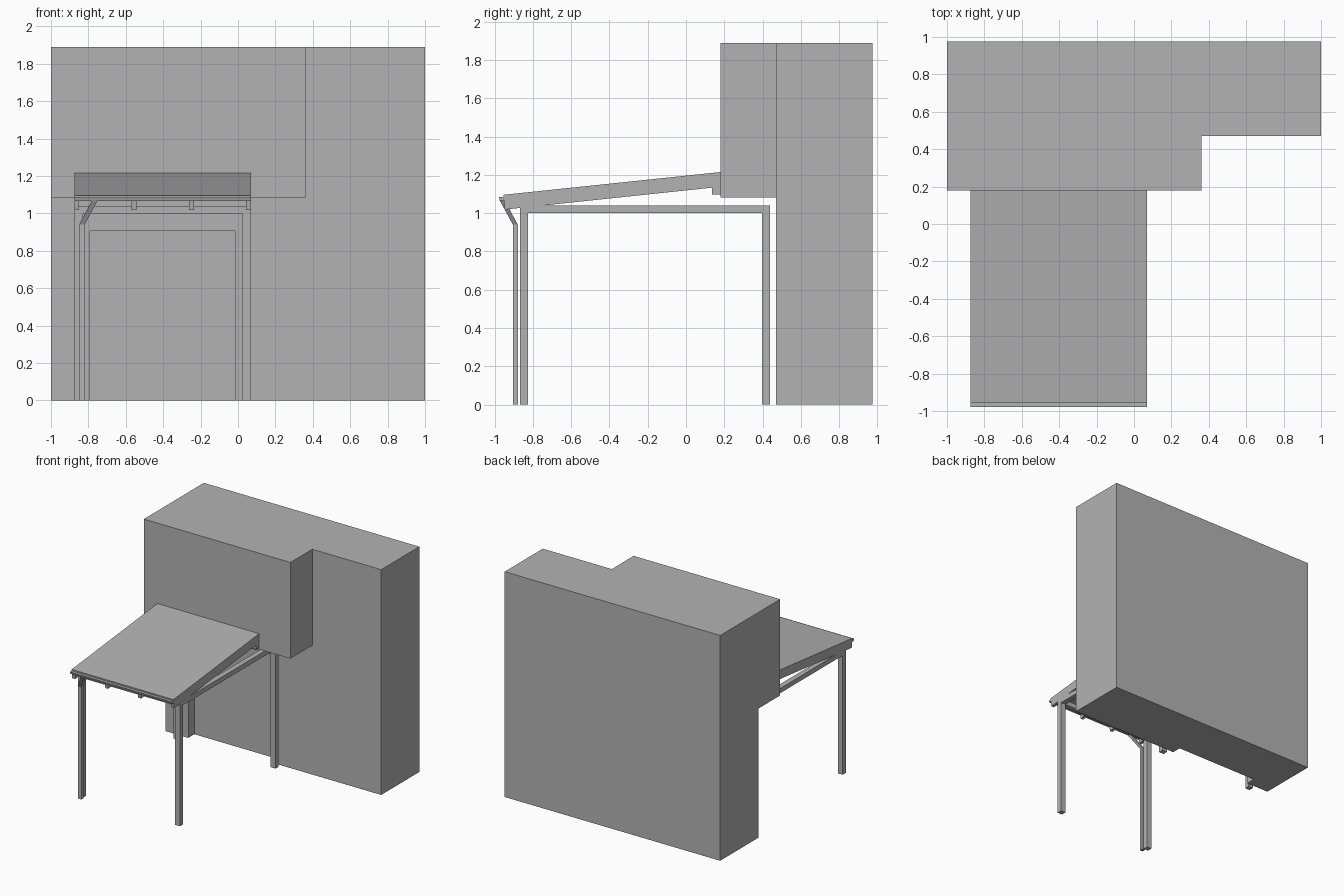
import bpy

if "Cube" in bpy.data.objects:
    bpy.data.objects.remove(bpy.data.objects["Cube"], do_unlink=True)

grey = bpy.data.materials.new("plain grey")
COLOUR = (0.45, 0.45, 0.45, 1)
grey.use_nodes = True
grey.diffuse_color = COLOUR
grey.node_tree.nodes["Principled BSDF"].inputs["Base Color"].default_value = COLOUR


def loft(name, rings):
    """Closed solid through a list of matching rings of points."""
    n = len(rings[0])
    verts = [p for ring in rings for p in ring]
    faces = [list(range(n))[::-1], [len(verts) - n + i for i in range(n)]]
    for r in range(len(rings) - 1):
        for i in range(n):
            j = (i + 1) % n
            faces.append([r * n + i, r * n + j, (r + 1) * n + j, (r + 1) * n + i])
    mesh = bpy.data.meshes.new(name)
    mesh.from_pydata(verts, [], faces)
    mesh.materials.append(grey)
    obj = bpy.data.objects.new(name, mesh)
    bpy.context.collection.objects.link(obj)
    return obj


def plan_prism(name, outline, z0, z1):
    return loft(name, [[(x, y, z) for x, y in outline] for z in (z0, z1)])


def side_prism(name, outline, x0, x1):
    return loft(name, [[(x, y, z) for y, z in outline] for x in (x0, x1)])


def box(name, x0, x1, y0, y1, z0, z1):
    return plan_prism(name, [(x0, y0), (x1, y0), (x1, y1), (x0, y1)], z0, z1)


def cut(target, cutter):
    cutter.hide_render = True
    mod = target.modifiers.new("cut", "BOOLEAN")
    mod.operation = "DIFFERENCE"
    mod.solver = "EXACT"
    mod.object = cutter
    bpy.context.view_layer.objects.active = target
    bpy.ops.object.modifier_apply(modifier=mod.name)
    bpy.data.objects.remove(cutter, do_unlink=True)


# House: L-shaped plan, cut away under the upper floor, with a door recess
WALL = 0.47
house = plan_prism("house", [(-1, 0.18), (0.36, 0.18), (0.36, WALL),
                             (1, WALL), (1, 0.975), (-1, 0.975)], 0, 1.89)
cut(house, box("under_cut", -1.2, 0.5, 0, WALL, -0.2, 1.083))
cut(house, box("door_cut", -0.79, -0.015, 0.3, WALL + 0.08, -0.2, 0.905))

# Porch frame: posts and side beams on both sides, one front beam
LEFT, RIGHT, W = -0.875, 0.07, 0.045
FRONT, BACK = -0.868, 0.44
for side, x in (("right", LEFT), ("left", RIGHT - W)):
    box("front_post_" + side, x, x + W, FRONT, FRONT + 0.042, 0, 1.0)
    box("back_post_" + side, x, x + W, BACK - 0.042, BACK, 0, 1.0)
    box("side_beam_" + side, x, x + W, FRONT, BACK, 1.0, 1.04)
box("front_beam", LEFT + W, RIGHT - W, FRONT, FRONT + 0.042, 1.0, 1.04)

# Sloping roof sheet
EAVE, END = -0.955, 0.18
side_prism("roof_sheet", [(EAVE, 1.096), (EAVE + 0.002, 1.072),
                          (END, 1.191), (END, 1.215)], LEFT, RIGHT)

# Rafters under the sheet
RW = 0.026
for i in range(4):
    x = LEFT + i * (RIGHT - LEFT - RW) / 3
    side_prism("rafter_%d" % (i + 1), [(EAVE + 0.002, 1.073), (EAVE + 0.008, 1.019),
                                      (END, 1.138), (END, 1.192)], x, x + RW)

# Wall plate carrying the rafters
box("wall_plate", LEFT, RIGHT, 0.137, END, 1.098, 1.19)

# Gutter along the eave
side_prism("gutter", [(-0.978, 1.084), (-0.972, 1.066), (-0.953, 1.066),
                      (-0.953, 1.084)], LEFT, RIGHT)


# Bent downpipe from gutter to ground
def pipe_ring(x, y, z):
    a, b = 0.015, 0.013
    return [(x - a, y - b, z), (x + a, y - b, z), (x + a, y + b, z), (x - a, y + b, z)]


loft("downpipe", [pipe_ring(-0.835, -0.892, 0), pipe_ring(-0.835, -0.892, 0.94),
                  pipe_ring(-0.765, -0.962, 1.07)])
